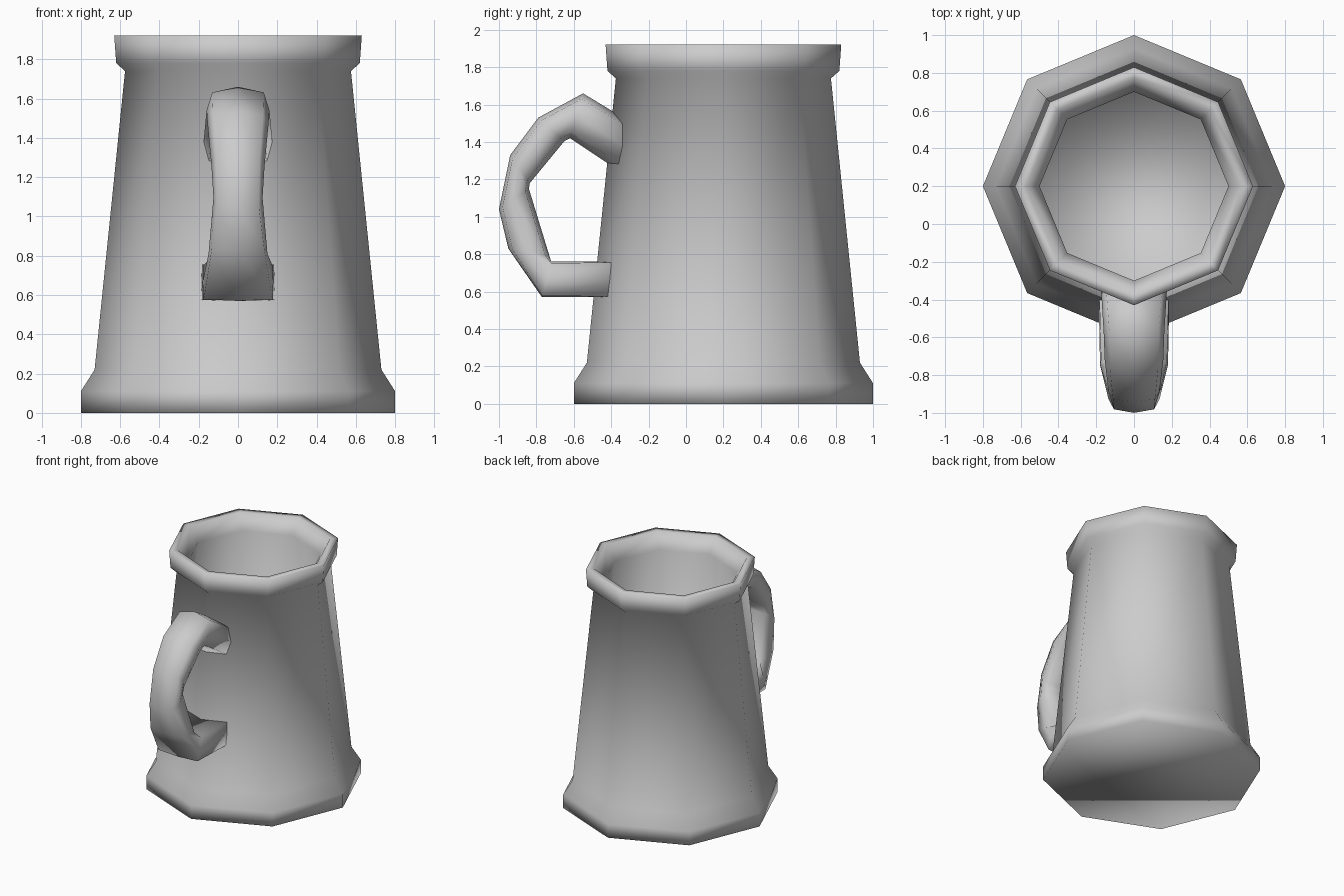
import bpy, bmesh
from math import cos, sin, pi

if "Cube" in bpy.data.objects:
    bpy.data.objects.remove(bpy.data.objects["Cube"])


def loft(name, rings):
    """Skin closed rings of points and cap both ends."""
    bm = bmesh.new()
    loops = [[bm.verts.new(p) for p in ring] for ring in rings]
    n = len(loops[0])
    for a, b in zip(loops, loops[1:]):
        for i in range(n):
            j = (i + 1) % n
            bm.faces.new((a[i], a[j], b[j], b[i]))
    bm.faces.new(loops[0])
    bm.faces.new(loops[-1])
    bmesh.ops.recalc_face_normals(bm, faces=bm.faces)
    mesh = bpy.data.meshes.new(name)
    bm.to_mesh(mesh)
    bm.free()
    mesh.shade_smooth()
    obj = bpy.data.objects.new(name, mesh)
    bpy.context.collection.objects.link(obj)
    return obj


# Mug body: octagonal profile, outside up, over the rim, down inside
CENTRE_Y = 0.2
profile = [(0.80, 0.0), (0.80, 0.11), (0.73, 0.22), (0.575, 1.74), (0.62, 1.78),
           (0.63, 1.92), (0.57, 1.92), (0.50, 1.80), (0.64, 0.20)]
loft("mug_body", [[(r * cos(k * pi / 4), CENTRE_Y + r * sin(k * pi / 4), z)
                   for k in range(8)] for r, z in profile])


# Handle: outer (y, z), inner (y, z), half width, corner ratio, corner depth
sections = [
    ((-0.32, 1.52), (-0.35, 1.24), 0.175, 0.85, 0.12),
    ((-0.55, 1.66), (-0.62, 1.42), 0.160, 0.82, 0.12),
    ((-0.79, 1.53), (-0.65, 1.405), 0.155, 0.82, 0.12),
    ((-0.94, 1.33), (-0.835, 1.18), 0.135, 0.82, 0.12),
    ((-1.00, 1.04), (-0.84, 1.15), 0.125, 0.85, 0.12),
    ((-0.95, 0.83), (-0.73, 0.79), 0.150, 0.90, 0.10),
    ((-0.77, 0.57), (-0.72, 0.76), 0.180, 0.97, 0.04),
    ((-0.38, 0.57), (-0.38, 0.76), 0.187, 0.98, 0.02),
]


def handle_ring(outer, inner, w, ratio, depth):
    half = [(0, 0), (w * ratio, depth), (w, 0.5), (w * ratio, 1 - depth), (0, 1)]
    full = half + [(-x, t) for x, t in half[3:0:-1]]
    return [(x, outer[0] + (inner[0] - outer[0]) * t,
             outer[1] + (inner[1] - outer[1]) * t) for x, t in full]


loft("mug_handle", [handle_ring(*s) for s in sections])
